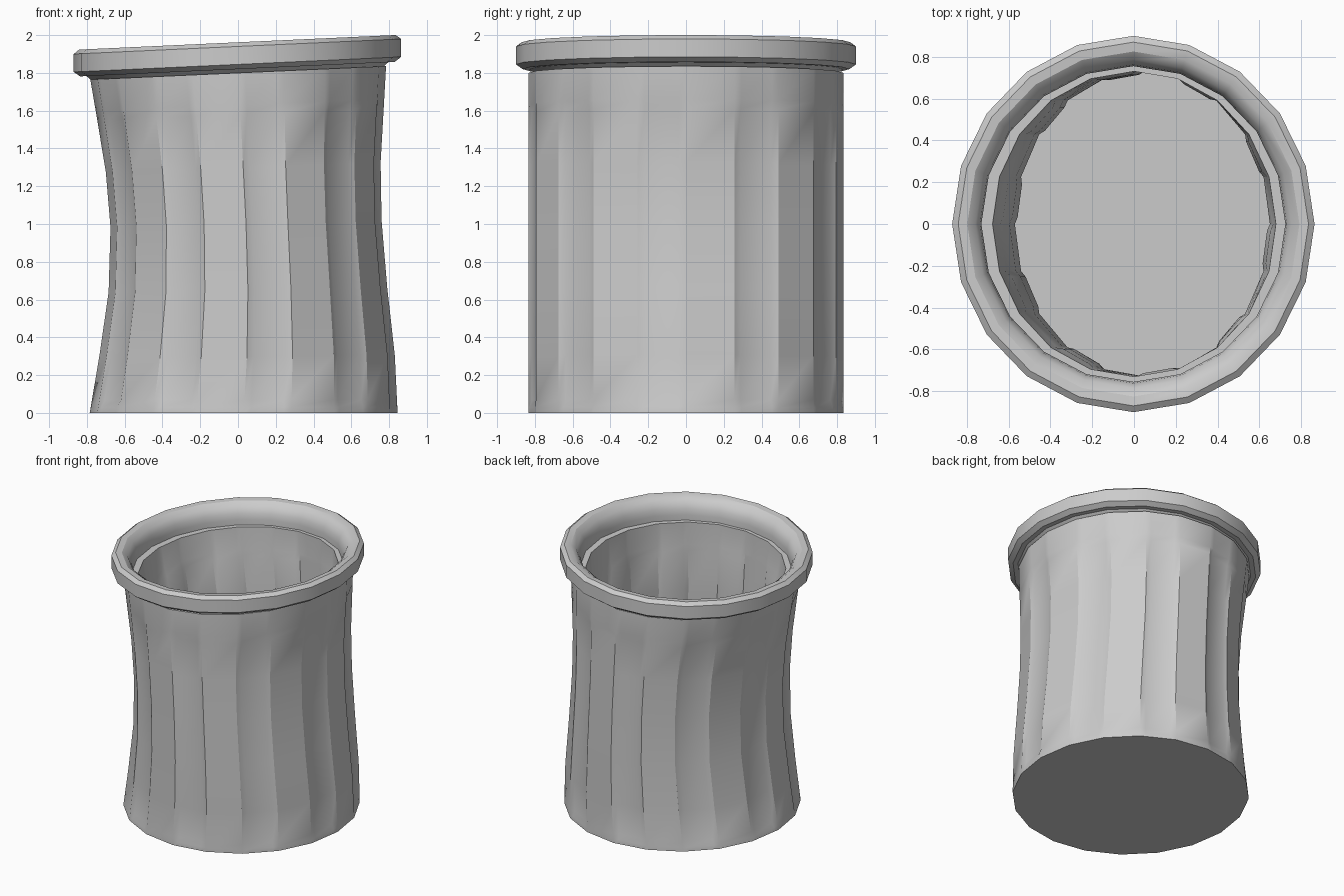
import bpy, bmesh, math

if "Cube" in bpy.data.objects:
    bpy.data.objects.remove(bpy.data.objects["Cube"])

SIDES = 20
TILT = 0.046
HALF_Y = 0.835
WALL = 0.105


def lathe(name, rings, closed=False):
    """Skin a list of equal-length point rings; cap the ends unless closed."""
    bm = bmesh.new()
    loops = [[bm.verts.new(p) for p in ring] for ring in rings]
    n = len(loops[0])
    pairs = list(zip(loops, loops[1:]))
    if closed:
        pairs.append((loops[-1], loops[0]))
    for a, b in pairs:
        for i in range(n):
            j = (i + 1) % n
            bm.faces.new((a[i], a[j], b[j], b[i]))
    if not closed:
        bm.faces.new(loops[0])
        bm.faces.new(loops[-1])
    bmesh.ops.recalc_face_normals(bm, faces=bm.faces)
    mesh = bpy.data.meshes.new(name)
    bm.to_mesh(mesh)
    bm.free()
    obj = bpy.data.objects.new(name, mesh)
    bpy.context.collection.objects.link(obj)
    bpy.ops.object.select_all(action='DESELECT')
    obj.select_set(True)
    bpy.context.view_layer.objects.active = obj
    bpy.ops.object.shade_smooth_by_angle(angle=math.radians(30))
    return obj


# waist profile: height, x centre, x half width
WAIST = [(0, .03, .815), (.3, .0475, .7825), (.65, .0525, .7375), (1.0, .0425, .7175),
         (1.3, .0275, .7275), (1.61, .0115, .7615), (1.82, 0, .785)]


def waist(z):
    for (z0, c0, a0), (z1, c1, a1) in zip(WAIST, WAIST[1:]):
        if z <= z1:
            t = (z - z0) / (z1 - z0)
            return c0 + (c1 - c0) * t, a0 + (a1 - a0) * t
    return WAIST[-1][1:]


def body_ring(z, inset, recess):
    """20-sided ring; every second side holds a slightly sunken panel."""
    c, a = waist(z)
    rx, ry = a - inset, HALF_Y - inset
    corner = [(math.cos(k * math.tau / SIDES), math.sin(k * math.tau / SIDES))
              for k in range(SIDES + 1)]
    pts = []
    for k in range(SIDES):
        p, q = corner[k], corner[k + 1]
        pts.append(p)
        if k % 2:
            s = 1 - recess
            for t in (0.15, 0.85):
                pts.append(tuple((p[i] + (q[i] - p[i]) * t) * s for i in (0, 1)))
    ring = []
    for u, v in pts:
        x = c + u * rx
        ring.append((x, v * ry, z + TILT * x * z / 1.82))
    return ring


# fluted cup: outside up, over the lip, inside down to the floor
D = 0.015
outer = [(0, 0), (.03, 0), (.07, D), (.3, D), (.65, D), (1.0, D), (1.3, D),
         (1.58, D), (1.63, 0), (1.80, 0)]
inner = [(z, d) for z, d in reversed(outer) if z > 0.1]
rings = [body_ring(z, 0, d) for z, d in outer]
rings += [body_ring(z, WALL, d) for z, d in inner]
rings.append(body_ring(0.1, WALL, D))
lathe("cup_body", rings)

# tilted rim with a rounded inner slope
RIM = [(.83, 1.82), (.865, 1.82), (.90, 1.845), (.90, 1.94), (.87, 1.962), (.825, 1.958),
       (.785, 1.93), (.762, 1.885), (.755, 1.84), (.755, 1.785), (.83, 1.785)]
rim_rings = []
for r, z in RIM:
    ring = []
    for k in range(SIDES):
        ang = k * math.tau / SIDES
        x = r * 0.963 * math.cos(ang) - 0.003
        ring.append((x, r * math.sin(ang), z + TILT * x))
    rim_rings.append(ring)
# keep the hidden underside inside the cup wall
rim_rings[-1] = [(p[0] * .95, p[1] * .95, p[2]) for p in rim_rings[-1]]
lathe("rim", rim_rings, closed=True)
